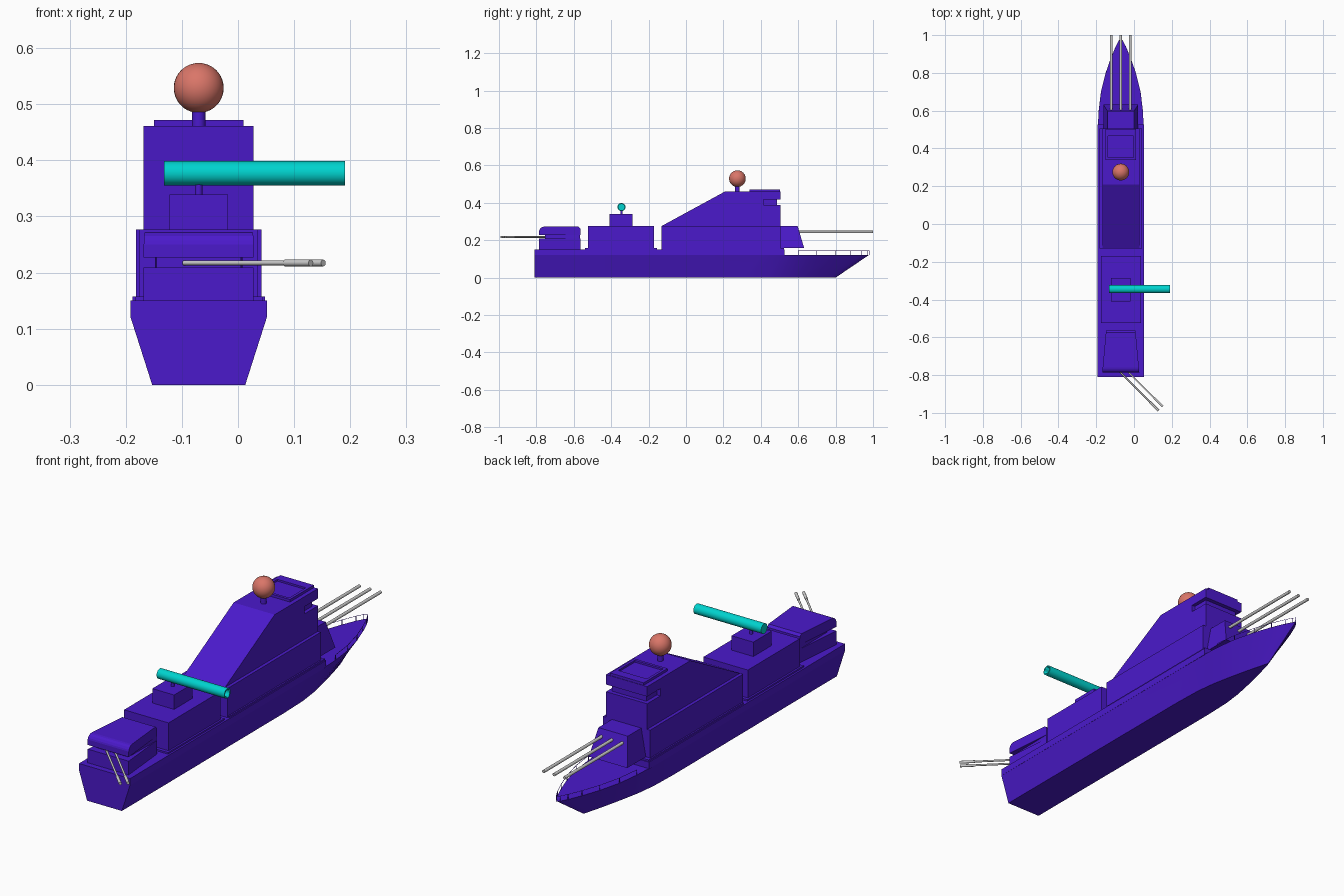
import bpy, bmesh, math
from mathutils import Vector

if "Cube" in bpy.data.objects:
    bpy.data.objects.remove(bpy.data.objects["Cube"])

CX = -0.07  # ship centre line


def material(name, color):
    m = bpy.data.materials.new(name)
    m.diffuse_color = (*color, 1)
    m.use_nodes = True
    m.node_tree.nodes["Principled BSDF"].inputs["Base Color"].default_value = m.diffuse_color
    return m


PURPLE = material("purple", (0.07, 0.01, 0.6))
CYAN = material("cyan", (0.0, 0.65, 0.62))
CORAL = material("coral", (0.7, 0.18, 0.14))


def finish(name, bm, mat=PURPLE, smooth=False):
    bmesh.ops.recalc_face_normals(bm, faces=bm.faces[:])
    me = bpy.data.meshes.new(name)
    bm.to_mesh(me)
    bm.free()
    ob = bpy.data.objects.new(name, me)
    bpy.context.collection.objects.link(ob)
    if mat:
        me.materials.append(mat)
    if smooth:
        bpy.ops.object.select_all(action='DESELECT')
        ob.select_set(True)
        bpy.context.view_layer.objects.active = ob
        bpy.ops.object.shade_smooth_by_angle(angle=math.radians(35))
    return ob


def loft(name, rings, mat=PURPLE, smooth=False):
    bm = bmesh.new()
    vs = [[bm.verts.new(p) for p in r] for r in rings]
    n = len(vs[0])
    for a, b in zip(vs, vs[1:]):
        for i in range(n):
            bm.faces.new((a[i], a[(i + 1) % n], b[(i + 1) % n], b[i]))
    bm.faces.new(vs[0])
    bm.faces.new(vs[-1])
    return finish(name, bm, mat, smooth)


def side_profile(name, half, pts, half_top=None):
    """Extrude a (y, z) outline across the ship, optionally narrower at the top."""
    zmax, zmin = max(p[1] for p in pts), min(p[1] for p in pts)
    w = lambda z: half + ((half_top or half) - half) * (z - zmin) / (zmax - zmin)
    return loft(name, [[(CX + s * w(z), y, z) for y, z in pts] for s in (-1, 1)])


def box(name, half, y0, y1, z0, z1):
    return side_profile(name, half, [(y0, z0), (y1, z0), (y1, z1), (y0, z1)])


def plan(name, pts, z0, z1):
    """Extrude an (x offset, y) outline upward."""
    return loft(name, [[(CX + x, y, z) for x, y in pts] for z in (z0, z1)])


def rod(name, p0, p1, r, mat=None, seg=16):
    p0, p1 = Vector(p0), Vector(p1)
    bm = bmesh.new()
    bmesh.ops.create_cone(bm, cap_ends=True, segments=seg, radius1=r, radius2=r, depth=(p1 - p0).length)
    bm.transform((p1 - p0).to_track_quat('Z', 'Y').to_matrix().to_4x4())
    bmesh.ops.translate(bm, verts=bm.verts[:], vec=(p0 + p1) / 2)
    return finish(name, bm, mat, True)


def cut(ob, cutter):
    mod = ob.modifiers.new("cut", 'BOOLEAN')
    mod.operation, mod.solver, mod.object = 'DIFFERENCE', 'EXACT', cutter
    cutter.hide_render = True
    cutter.hide_set(True)


# Hull: deck edge and keel edge as (y, half width), lofted to a raked bow
deck = [(-.81, .122), (.40, .122), (.52, .121), (.60, .117), (.70, .105), (.80, .080),
        (.88, .052), (.94, .027), (.97, .011), (.98, .002)]
keel = [(-.81, .083), (.30, .083), (.43, .079), (.52, .068), (.60, .052), (.67, .036),
        (.73, .021), (.77, .010), (.79, .005), (.80, .001)]
loft("hull", [[(CX - wk, yk, 0), (CX + wk, yk, 0), (CX + wd, yd, .122), (CX - wd, yd, .122)]
              for (yd, wd), (yk, wk) in zip(deck, keel)], smooth=True)
box("main_deck", .122, -.81, .527, .12, .15)

# Bow railing: posts and top wire along both deck edges
rail = [(y, w - .002) for y, w in deck[3:]]
for s in (-1, 1):
    path = [(CX + s * max(w, 0), y, .143) for y, w in rail]
    for i, p in enumerate(path):
        rod("rail_post", (p[0], p[1], .12), p, .0012, PURPLE, 6)
        if i:
            rod("rail_wire", path[i - 1], p, .001, PURPLE, 6)

# Forward superstructure
box("forward_base_plate", .118, -.125, .523, .15, .157)
box("forward_house", .112, -.13, .505, .15, .277)
bridge = side_profile("bridge", .098, [(-.13, .276), (.505, .276), (.505, .461), (.21, .461)])
groove = [(-.12, .53), (-.12, .415), (-.082, .415), (-.082, .487),
          (.082, .487), (.082, .415), (.12, .415), (.12, .53)]
cut(bridge, plan("bridge_window_cutter", groove, .387, .418))
roof = box("bridge_roof_frame", .08, .34, .503, .455, .472)
cut(roof, box("roof_recess_cutter", .068, .352, .465, .464, .49))

# Radar ball on a short mast
rod("radar_mast", (CX, .275, .455), (CX, .275, .50), .012, PURPLE)
bm = bmesh.new()
bmesh.ops.create_uvsphere(bm, u_segments=32, v_segments=20, radius=.0445)
bmesh.ops.translate(bm, verts=bm.verts[:], vec=(CX, .275, .529))
finish("radar_ball", bm, CORAL, True)

# Forward gun turret with three barrels
side_profile("forward_turret", .092, [(.50, .157), (.632, .157), (.597, .275), (.50, .275)], .07)
for dx in (-.05, 0, .05):
    rod("forward_gun", (CX + dx, .585, .244), (CX + dx, 1.0, .244), .0065)

# Midship house and its launcher tube
box("midship_base_plate", .114, -.54, -.155, .15, .157)
box("midship_house", .106, -.525, -.17, .15, .277)
box("launcher_base", .052, -.41, -.285, .275, .339)
rod("launcher_post", (CX, -.345, .335), (CX, -.345, .362), .0065, PURPLE)
tube = rod("launcher_tube", (-.132, -.345, .377), (.191, -.345, .377), .0215, CYAN, 32)
cut(tube, rod("tube_bore_cutter", (.15, -.345, .377), (.21, -.345, .377), .016, CYAN, 32))

# Aft turret: rounded cap over a block, split by a gun slot
def tapered(name, pts):
    w = lambda y: .098 - .02 * (y + .785) / .22
    return loft(name, [[(CX + s * w(y), y, z) for y, z in pts] for s in (-1, 1)])


cap = [(-.785, .227), (-.785, .25)]
cap += [(-.76 - .025 * math.cos(a), .247 + .025 * math.sin(a)) for a in (.4, .8, 1.2, math.pi / 2)]
cap += [(-.575, .272), (-.565, .262), (-.565, .227)]
tapered("aft_turret_cap", cap)
tapered("aft_turret_block", [(-.785, .15), (-.565, .15), (-.565, .209), (-.785, .209)])
plan("aft_turret_core", [(-.075, -.755), (.075, -.755), (.078, -.60), (.078, -.566),
                         (-.078, -.566), (-.078, -.60)], .205, .23)

# Aft twin guns trained 45 degrees to one side
d = Vector((1, -1, 0)).normalized()
for tip in ((.130, -.988, .217), (.152, -.966, .217)):
    tip = Vector(tip)
    rod("aft_gun", tip - d * .32, tip, .0042)
    rod("aft_gun_muzzle", tip - d * .065, tip, .006)
